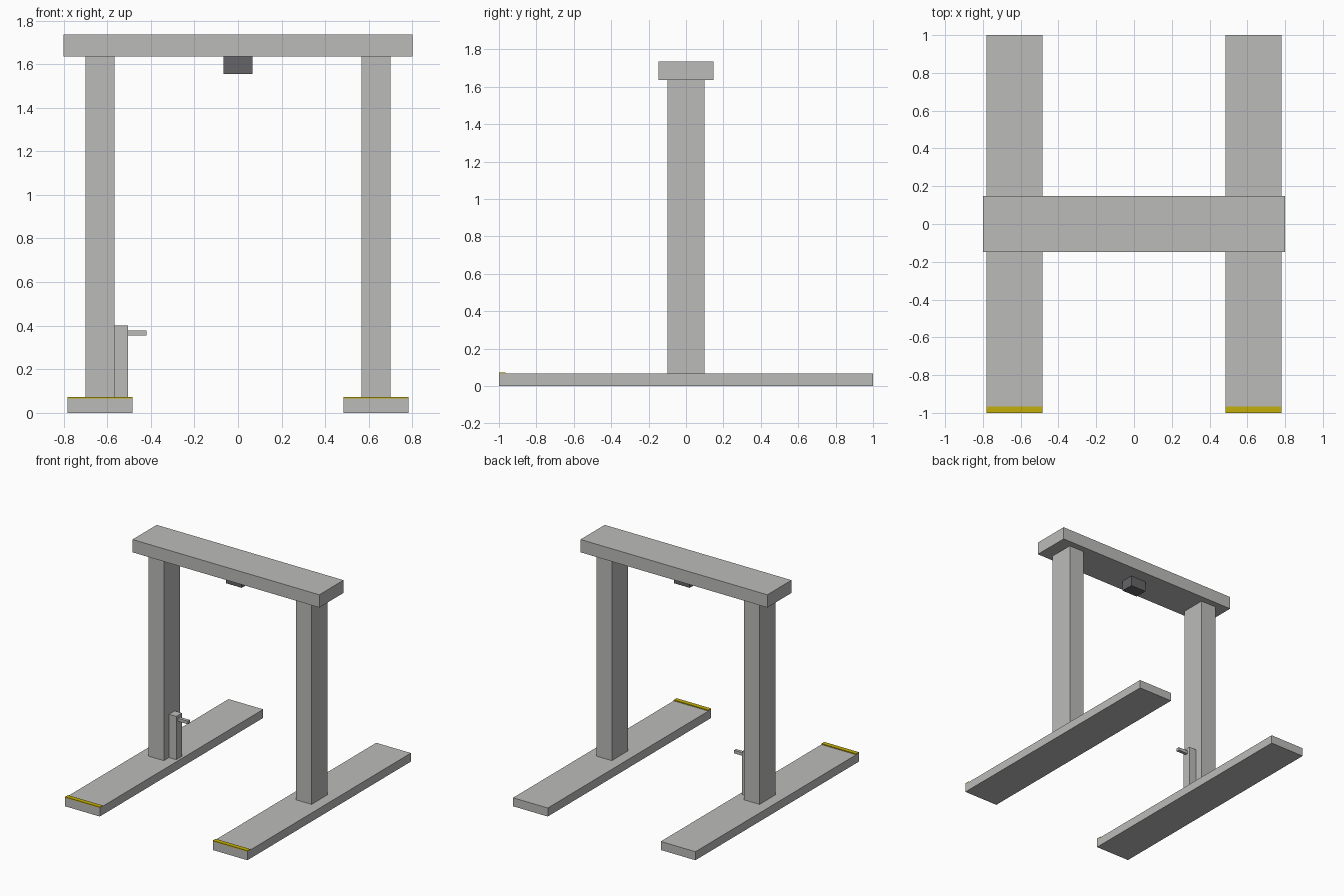
import bpy
import bmesh
from mathutils import Matrix, Vector

cube = bpy.data.objects.get("Cube")
if cube:
    bpy.data.objects.remove(cube)


def material(name, rgb):
    mat = bpy.data.materials.new(name)
    mat.use_nodes = True
    mat.diffuse_color = (*rgb, 1)
    mat.node_tree.nodes["Principled BSDF"].inputs["Base Color"].default_value = (*rgb, 1)
    return mat


grey = material("light grey", (0.50, 0.50, 0.49))
dark = material("dark grey", (0.13, 0.13, 0.14))
yellow = material("safety yellow", (0.55, 0.43, 0.003))


def box(name, x, y, z, mat):
    """Box spanning the (low, high) ranges on each axis."""
    low, high = map(Vector, zip(x, y, z))
    bm = bmesh.new()
    bmesh.ops.create_cube(bm, size=1, matrix=Matrix.LocRotScale(
        (low + high) / 2, None, high - low))
    mesh = bpy.data.meshes.new(name)
    bm.to_mesh(mesh)
    bm.free()
    mesh.materials.append(mat)
    obj = bpy.data.objects.new(name, mesh)
    bpy.context.collection.objects.link(obj)


FOOT_TOP = 0.066
BEAM_BOTTOM = 1.636

# Feet, uprights and the yellow front edges, one set per side
for side, s in (("left", 1), ("right", -1)):
    foot_x = sorted((s * 0.484, s * 0.781))
    post_x = sorted((s * 0.567, s * 0.699))
    box(side + "_foot", foot_x, (-1, 1), (0, FOOT_TOP), grey)
    box(side + "_upright", post_x, (-0.098, 0.098), (FOOT_TOP, BEAM_BOTTOM), grey)
    box(side + "_warning_strip", foot_x, (-1, -0.965), (FOOT_TOP, FOOT_TOP + 0.007), yellow)

# Top beam with the sensor box hanging below it
box("top_beam", (-0.8, 0.8), (-0.148, 0.148), (BEAM_BOTTOM, 1.735), grey)
box("sensor_box", (-0.067, 0.067), (-0.05, 0.05), (1.555, BEAM_BOTTOM), dark)

# Short bracket post with its inward arm
box("bracket_post", (-0.567, -0.504), (-0.035, 0.035), (FOOT_TOP, 0.401), grey)
box("bracket_arm", (-0.504, -0.42), (-0.0125, 0.0125), (0.354, 0.378), grey)
